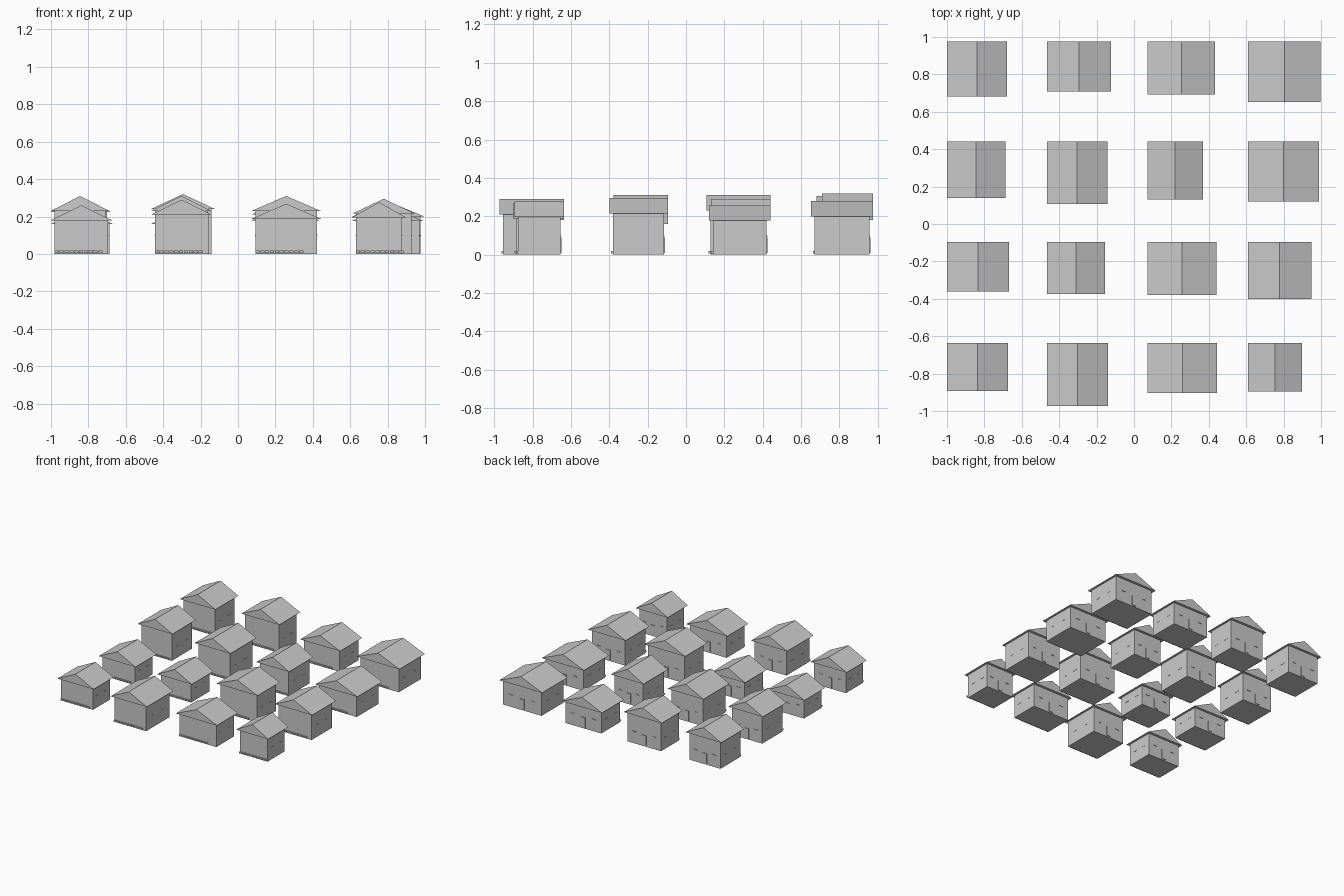
import bpy, bmesh
from mathutils import Matrix

if "Cube" in bpy.data.objects:
    bpy.data.objects.remove(bpy.data.objects["Cube"], do_unlink=True)

grey = bpy.data.materials.new("plain_grey")
grey.use_nodes = True
grey.diffuse_color = (0.6, 0.6, 0.6, 1)
grey.node_tree.nodes["Principled BSDF"].inputs["Base Color"].default_value = (0.6, 0.6, 0.6, 1)

OVERHANG, RISE = 0.02, 0.08


def finish(name, bm):
    bmesh.ops.recalc_face_normals(bm, faces=bm.faces)
    mesh = bpy.data.meshes.new(name)
    bm.to_mesh(mesh)
    bm.free()
    mesh.materials.append(grey)
    bpy.context.collection.objects.link(bpy.data.objects.new(name, mesh))


def box(bm, x0, x1, y0, y1, z0, z1):
    mat = Matrix.Translation(((x0 + x1) / 2, (y0 + y1) / 2, (z0 + z1) / 2))
    bmesh.ops.create_cube(bm, size=1, matrix=mat @ Matrix.Diagonal((x1 - x0, y1 - y0, z1 - z0, 1)))


def house(tag, left, back, width, depth, peak):
    right, front, eave = left + width, back - depth, peak - RISE
    x0, x1 = left + OVERHANG, right - OVERHANG
    y0, y1 = front + OVERHANG, back - OVERHANG
    mid = (left + right) / 2

    # Walls
    bm = bmesh.new()
    box(bm, x0, x1, y0, y1, 0, eave)
    finish("walls_" + tag, bm)

    # Closed gable roof, extruded front to back
    bm = bmesh.new()
    gable = bm.faces.new([bm.verts.new(p) for p in
                          ((left, front, eave), (right, front, eave), (mid, front, peak))])
    ext = bmesh.ops.extrude_face_region(bm, geom=[gable])["geom"]
    bmesh.ops.translate(bm, vec=(0, depth, 0),
                        verts=[v for v in ext if isinstance(v, bmesh.types.BMVert)])
    finish("roof_" + tag, bm)

    # Row of edging blocks along the foot of the front wall
    bm = bmesh.new()
    for i in range(10):
        x = x0 + i * 0.026
        if x + 0.022 <= x1 + 0.01:
            box(bm, x, x + 0.022, y0 - 0.01, y0, 0.006, 0.018)
    finish("edging_" + tag, bm)

    # Door on the back wall, thin sills on the back and side walls
    bm = bmesh.new()
    box(bm, mid - 0.018, mid + 0.018, y1, y1 + 0.005, 0.01, 0.09)
    finish("door_" + tag, bm)
    bm = bmesh.new()
    for s in (-1, 1):
        x = mid + s * width * 0.26
        box(bm, x - 0.015, x + 0.015, y1, y1 + 0.004, 0.095, 0.1)
        y = (y0 + y1) / 2 + s * depth * 0.2
        for wall in (x0, x1):
            box(bm, wall - 0.002, wall + 0.002, y - 0.015, y + 0.015, 0.095, 0.1)
    finish("sills_" + tag, bm)


# Each row runs left to right: width, depth, ridge height
rows = {
    0.976: [(0.32, 0.295, 0.305), (0.342, 0.268, 0.32), (0.36, 0.283, 0.26), (0.387, 0.325, 0.28)],
    0.44: [(0.312, 0.30, 0.31), (0.322, 0.333, 0.31), (0.295, 0.31, 0.29), (0.38, 0.32, 0.257)],
    -0.095: [(0.332, 0.267, 0.24), (0.31, 0.278, 0.24), (0.369, 0.284, 0.31), (0.338, 0.305, 0.295)],
    -0.635: [(0.326, 0.258, 0.26), (0.326, 0.338, 0.29), (0.37, 0.268, 0.268), (0.288, 0.26, 0.276)],
}
columns = (-1, -0.465, 0.073, 0.61)
for r, (back, sizes) in enumerate(rows.items()):
    for c, (left, size) in enumerate(zip(columns, sizes)):
        house(f"row{r + 1}_column{c + 1}", left, back, *size)
